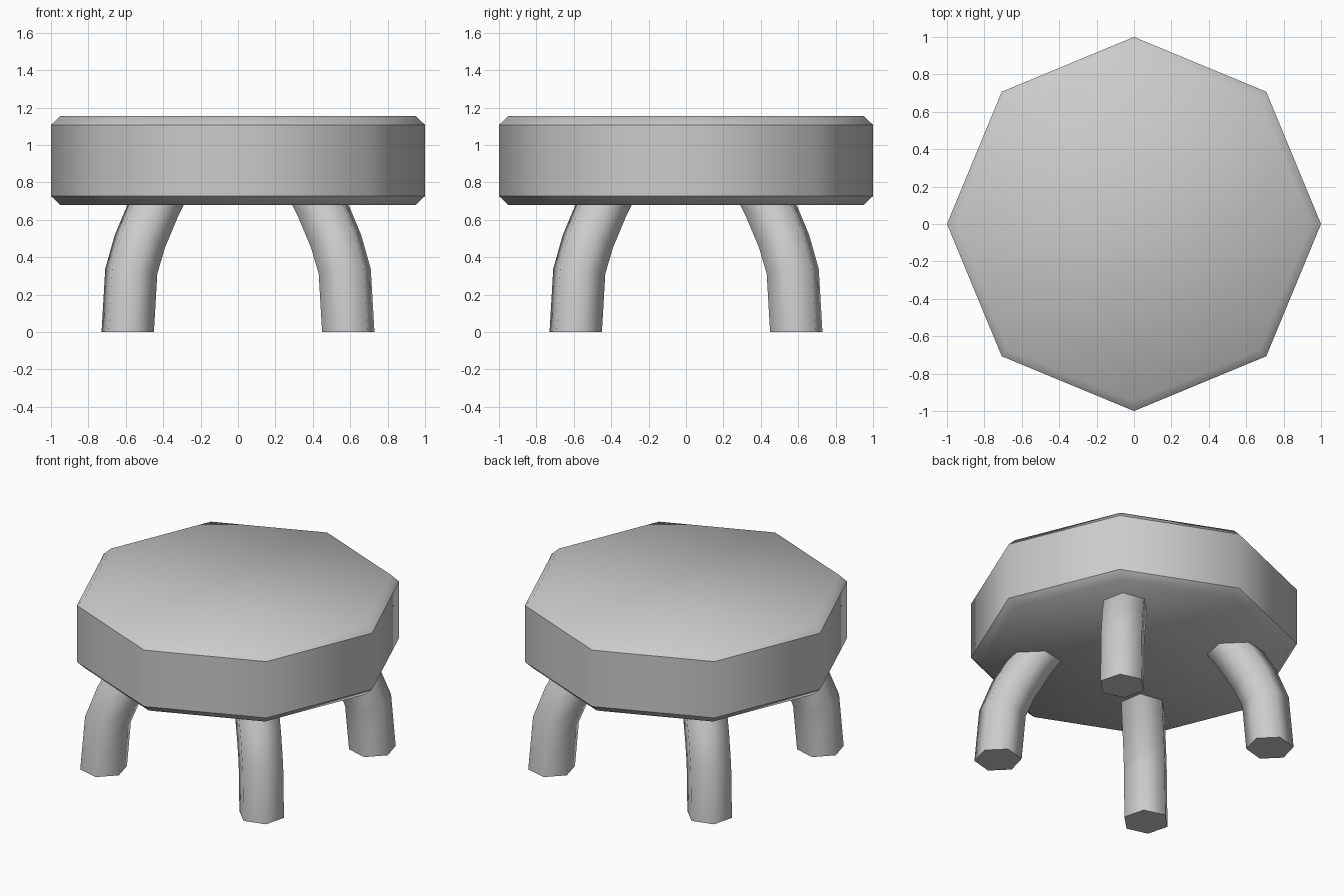
import bpy, bmesh
from math import cos, sin, pi, atan2
from mathutils import Vector

if "Cube" in bpy.data.objects:
    bpy.data.objects.remove(bpy.data.objects["Cube"])


def loft(name, rings, sharp_rings):
    """Skin a stack of closed rings, cap both ends, smooth except at sharp rings."""
    bm = bmesh.new()
    loops = [[bm.verts.new(p) for p in ring] for ring in rings]
    n = len(loops[0])
    for a, b in zip(loops, loops[1:]):
        for i in range(n):
            j = (i + 1) % n
            bm.faces.new((a[i], a[j], b[j], b[i]))
    bm.faces.new(loops[0][::-1])
    bm.faces.new(loops[-1])
    bmesh.ops.recalc_face_normals(bm, faces=bm.faces)
    for f in bm.faces:
        f.smooth = True
    for k in sharp_rings:
        for i in range(n):
            bm.edges.get((loops[k][i], loops[k][(i + 1) % n])).smooth = False
    mesh = bpy.data.meshes.new(name)
    bm.to_mesh(mesh)
    bm.free()
    ob = bpy.data.objects.new(name, mesh)
    bpy.context.collection.objects.link(ob)
    return ob


# Seat: chamfered octagon, sharp where the chamfers meet the sides
profile = [(0.95, 0.68), (1.0, 0.727), (1.0, 1.107), (0.95, 1.155)]
loft("seat", [[(r * cos(i * pi / 4), r * sin(i * pi / 4), z) for i in range(8)]
              for r, z in profile], (1, 2))

# Legs: hexagonal tubes swept along a curve (radial distance, height)
path = [(0.834, 0.0), (0.807, 0.325), (0.742, 0.485), (0.635, 0.665), (0.56, 0.77)]
LEG_R = 0.145


def leg(name, angle):
    out = Vector((cos(angle), sin(angle), 0))
    side = Vector((-sin(angle), cos(angle), 0))
    up = Vector((0, 0, 1))
    rings = []
    for k, (d, z) in enumerate(path):
        p, q = path[max(k - 1, 0)], path[min(k + 1, len(path) - 1)]
        tilt = 0 if k == 0 else atan2(p[0] - q[0], q[1] - p[1])
        u = out * cos(tilt) + up * sin(tilt)
        c = out * d + up * z
        rings.append([c + LEG_R * (u * cos(i * pi / 3) + side * sin(i * pi / 3))
                      for i in range(6)])
    loft(name, rings, (0, len(path) - 1))


for i, name in enumerate(("back_right_leg", "back_left_leg",
                          "front_left_leg", "front_right_leg")):
    leg(name, pi / 4 + i * pi / 2)
